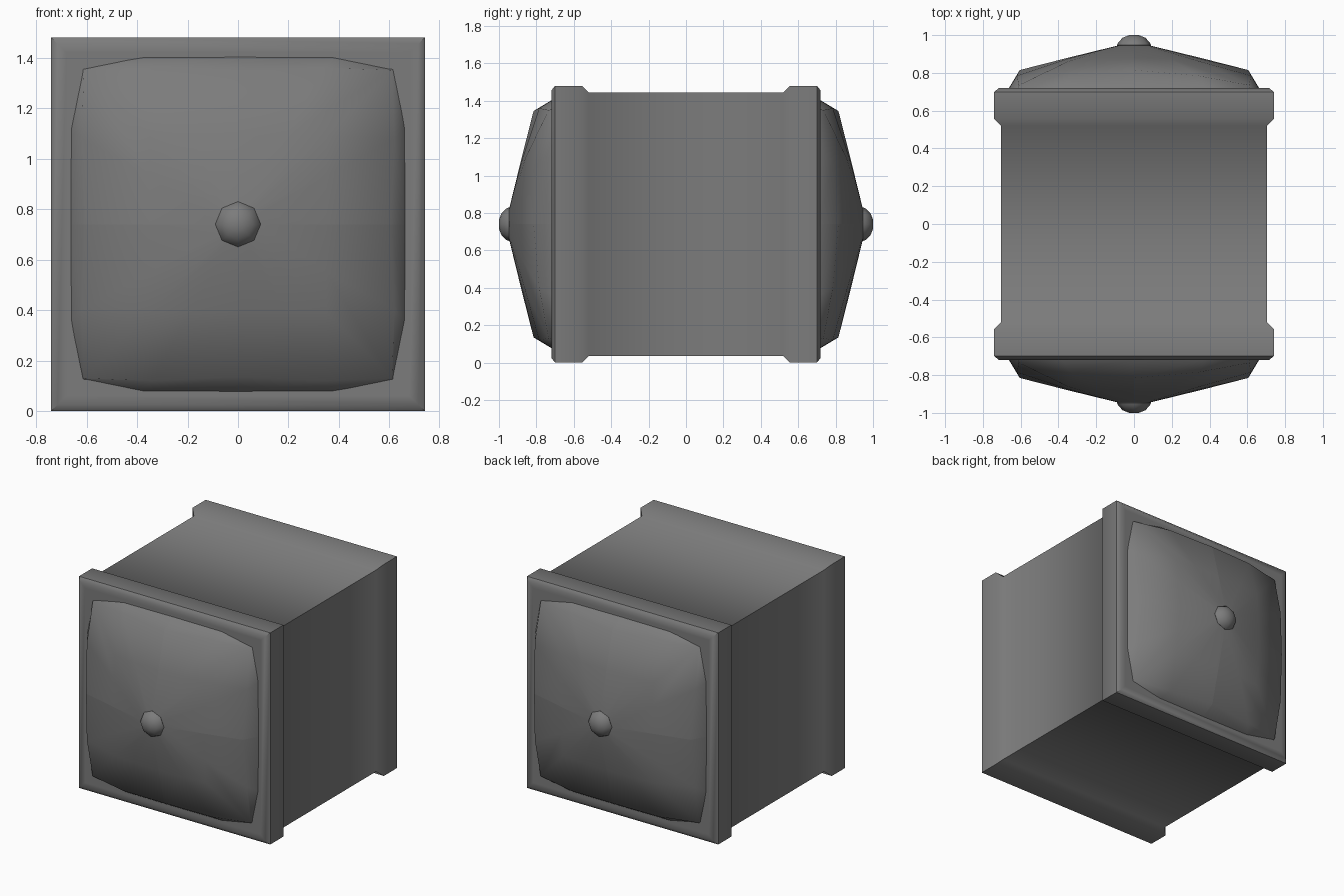
import bpy
import bmesh
import math

MID_Z = 0.74

cube = bpy.data.objects.get("Cube")
if cube:
    bpy.data.objects.remove(cube, do_unlink=True)

grey = bpy.data.materials.new("dark_grey")
grey.use_nodes = True
colour = (0.2, 0.2, 0.2, 1)
grey.diffuse_color = colour
bsdf = next(n for n in grey.node_tree.nodes if n.type == "BSDF_PRINCIPLED")
bsdf.inputs["Base Color"].default_value = colour


def loft(name, rings, sharp_rule=None, angle=None):
    """Skin closed rings of (x, y, z) points and cap both ends."""
    bm = bmesh.new()
    loops = [[bm.verts.new(p) for p in ring] for ring in rings]
    for a, b in zip(loops, loops[1:]):
        for i in range(len(a)):
            j = (i + 1) % len(a)
            bm.faces.new((a[i], a[j], b[j], b[i]))
    bm.faces.new(loops[0])
    bm.faces.new(loops[-1])
    bmesh.ops.recalc_face_normals(bm, faces=bm.faces[:])
    for f in bm.faces:
        f.smooth = True
    if sharp_rule:
        for e in bm.edges:
            e.smooth = not sharp_rule(e.verts[0].co, e.verts[1].co)
    mesh = bpy.data.meshes.new(name)
    bm.to_mesh(mesh)
    bm.free()
    mesh.materials.append(grey)
    obj = bpy.data.objects.new(name, mesh)
    obj.location.z = MID_Z
    bpy.context.collection.objects.link(obj)
    if angle:
        bpy.ops.object.select_all(action="DESELECT")
        obj.select_set(True)
        bpy.context.view_layer.objects.active = obj
        bpy.ops.object.shade_smooth_by_angle(angle=math.radians(angle))
    return obj


def square(h, y):
    return [(h, y, h), (-h, y, h), (-h, y, -h), (h, y, -h)]


def cushion_ring(mid, quarter, corner, side):
    """Rounded square ring; each point type carries its own depth."""
    (m, my), (qx, qz, qy), (c, cy) = mid, quarter, corner
    quadrant = [(m, my, 0), (qx, qy, qz), (c, cy, c), (qz, qy, qx)]
    points = []
    for turn in range(4):
        for x, y, z in quadrant:
            for _ in range(turn):
                x, z = -z, x
            points.append((x, y * side, z))
    return points


def octagon(r, y):
    steps = [i * math.tau / 8 for i in range(8)]
    return [(r * math.cos(a), y, r * math.sin(a)) for a in steps]


# Square body with raised, chamfered rims at both ends
half = [(0.705, 0.52), (0.74, 0.555), (0.74, 0.70), (0.715, 0.72), (0.68, 0.72)]
profile = [(h, -y) for h, y in reversed(half)] + half
loft("body", [square(h, y) for h, y in profile], angle=48)


def cushion_sharp(a, b):
    seam = any(abs(a[k]) < 0.001 and abs(b[k]) < 0.001 for k in (0, 2))
    base = abs(a.y) < 0.718 and abs(b.y) < 0.718
    return seam or base


for side, label in ((-1, "front"), (1, "back")):
    # Padded end panel with ridges along its middle lines
    rings = [
        ((0.665, 0.715), (0.663, 0.38, 0.715), (0.615, 0.715)),
        ((0.605, 0.815), (0.62, 0.34, 0.785), (0.61, 0.735)),
        ((0.35, 0.88), (0.35, 0.19, 0.875), (0.35, 0.86)),
        ((0.08, 0.946), (0.075, 0.04, 0.946), (0.06, 0.946)),
    ]
    loft(label + "_cushion", [cushion_ring(*r, side) for r in rings], cushion_sharp)

    # Eight-sided button in the centre
    button = [(0.08, 0.93), (0.09, 0.947), (0.083, 0.962), (0.06, 0.986), (0.025, 1.0)]
    loft(label + "_button", [octagon(r, y * side) for r, y in button], angle=50)
